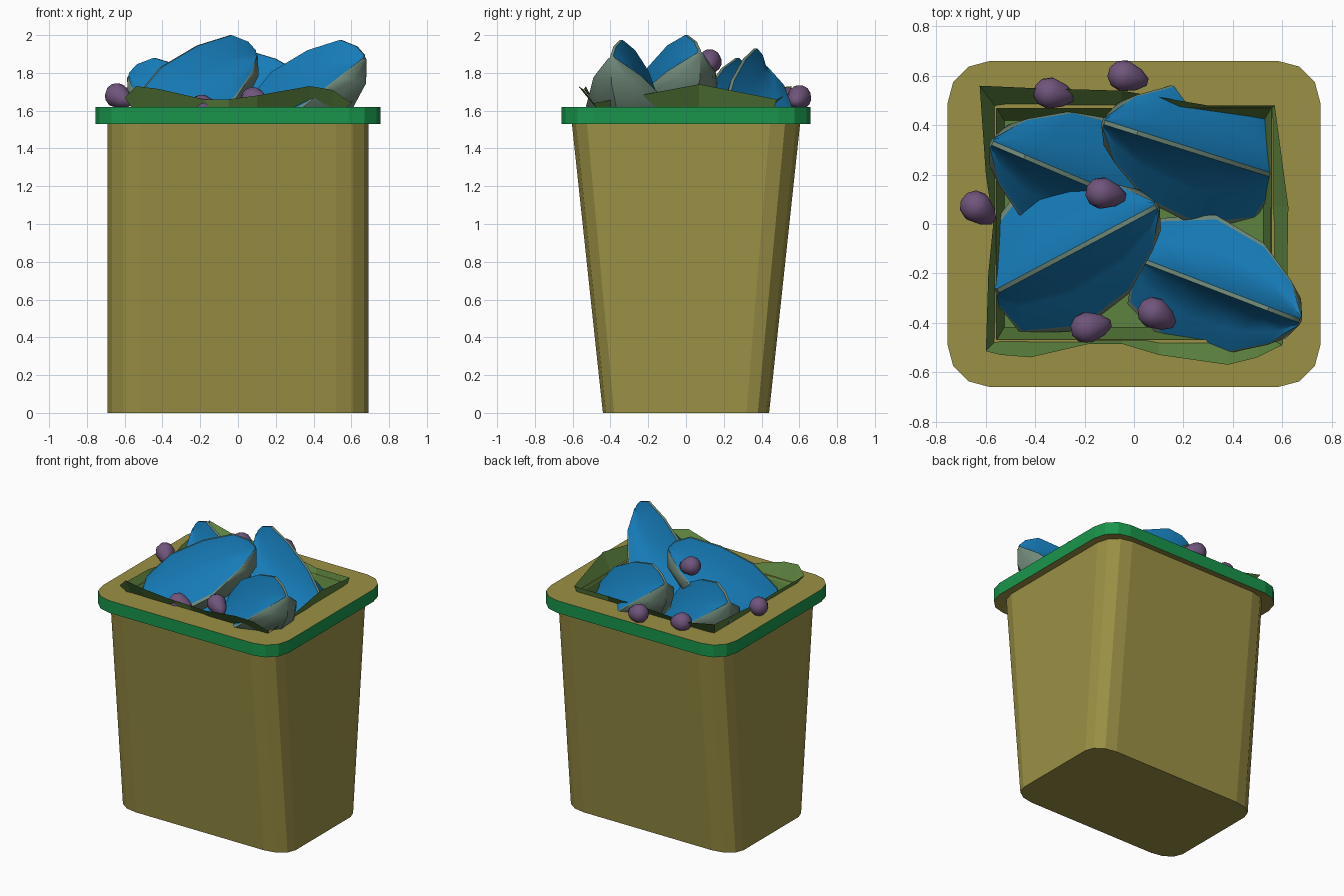
import bpy, math
from mathutils import Vector, Matrix

if "Cube" in bpy.data.objects:
    bpy.data.objects.remove(bpy.data.objects["Cube"])


def mat(name, r, g, b):
    m = bpy.data.materials.new(name)
    m.diffuse_color = (r, g, b, 1)
    m.use_nodes = True
    m.node_tree.nodes["Principled BSDF"].inputs["Base Color"].default_value = m.diffuse_color
    return m


OLIVE = mat("olive", .33, .28, .06)
GREEN = mat("green", .01, .30, .07)
LINER = mat("liner_green", .11, .23, .05)
BLUE = mat("blue", .008, .20, .48)
RIND = mat("grey_green", .16, .25, .19)
PURPLE = mat("purple", .16, .09, .20)


def make(name, verts, faces, mats, idx=None, smooth=None):
    me = bpy.data.meshes.new(name)
    me.from_pydata([tuple(v) for v in verts], [], faces)
    for m in mats:
        me.materials.append(m)
    if idx:
        me.polygons.foreach_set("material_index", idx)
    me.validate()
    ob = bpy.data.objects.new(name, me)
    bpy.context.collection.objects.link(ob)
    if smooth:
        bpy.ops.object.select_all(action='DESELECT')
        ob.select_set(True)
        bpy.context.view_layer.objects.active = ob
        bpy.ops.object.shade_smooth_by_angle(angle=math.radians(smooth))
    return ob


def rounded(hx, hy, rx, ry, z):
    """Rounded rectangle, three segments per corner."""
    pts = []
    for c, (sx, sy) in enumerate([(1, 1), (-1, 1), (-1, -1), (1, -1)]):
        for k in range(4):
            a = math.radians(90 * c + 30 * k)
            pts.append((sx * (hx - rx) + rx * math.cos(a),
                        sy * (hy - ry) + ry * math.sin(a), z))
    return pts


def clamp_ring(pts, hx, hy, z):
    return [(max(-hx, min(hx, p[0])), max(-hy, min(hy, p[1])), z) for p in pts]


def strips(rings, n):
    return [(r * n + i, r * n + (i + 1) % n, (r + 1) * n + (i + 1) % n, (r + 1) * n + i)
            for r in range(rings - 1) for i in range(n)]


# Tapered bin body with closed bottom
low, top = rounded(.69, .44, .17, .12, 0), rounded(.69, .605, .17, .16, 1.54)
make("bin_body", low + top, strips(2, 16) + [tuple(range(15, -1, -1))], [OLIVE])

# Rim: underside, green side band, olive top, square opening
lo, hi = rounded(.755, .66, .17, .17, 1.53), rounded(.755, .66, .17, .17, 1.62)
rim = top + lo + hi + clamp_ring(hi, .557, .467, 1.62)
f = strips(4, 16)
idx = [1 if 16 <= i < 32 else 0 for i in range(48)]
# corner arcs collapse to a point on the opening: use triangles there
f = [(q[0], q[1], q[3]) if i >= 32 and i % 4 != 3 else q for i, q in enumerate(f)]
make("bin_rim", rim, f, [OLIVE, GREEN], idx)

# Crumpled liner flaring out of the opening
edge = [(-.6, -.515, 1.67), (-.54, -.53, 1.73), (-.42, -.54, 1.715), (-.18, -.485, 1.66),
        (-.05, -.485, 1.66), (.1, -.53, 1.68), (.38, -.57, 1.73), (.5, -.54, 1.71),
        (.6, -.49, 1.64), (.62, -.25, 1.68), (.625, .07, 1.74), (.57, .48, 1.66),
        (.3, .48, 1.66), (-.05, .54, 1.69), (-.4, .55, 1.68), (-.625, .56, 1.73),
        (-.6, .2, 1.69), (-.57, 0, 1.65), (-.59, -.2, 1.67)]
n = len(edge)
mid = clamp_ring(edge, .553, .465, 1.60)
base = [(x * .95, y * .9, 1.42) for x, y, z in mid]
make("liner", base + mid + edge, [q[::-1] for q in strips(3, n)] + [tuple(range(n))], [LINER])

# Wedges: two hollow blue faces meeting at a ridge, over a curved rind
RIDGE = [(0, 1.66), (.16, 1.83), (.38, 1.945), (.58, 2.0), (.68, 1.965), (.725, 1.92)]
SIDE = [(-.03, .05, 1.56), (0, .20, 1.47), (.22, .30, 1.52),
        (.46, .26, 1.65), (.63, .15, 1.80), (.725, .025, 1.90)]
KEEL = [(0, 1.5), (.14, 1.43), (.4, 1.45), (.63, 1.60), (.735, 1.77), (.735, 1.89)]


def section(i):
    """Closed cross-section: ridge, right flank, rind, left flank."""
    (ru, rz), (eu, ev, ez), (ku, kz) = RIDGE[i], SIDE[i], KEEL[i]
    r, e, k = Vector((ru, .009, rz)), Vector((eu, ev, ez)), Vector((ku, 0, kz))
    half = [r]
    for t in (.3, .65):
        p = r.lerp(e, t)
        dent = math.sin(math.pi * t)
        p.y -= .16 * ev * dent
        p.z -= .03 * dent * (ev / .3)
        half.append(p)
    half.append(r.lerp(e, .94))
    half.append(e)
    m = e.lerp(k, .5)
    m.y += .12 * ev
    m.x += .03 * ev / .3
    half.append(m)
    left = [Vector((p.x, -p.y, p.z)) for p in reversed(half)]
    return half + [k] + left


def wedge(name, x, y, heading, dz, s=1):
    secs = [section(i) for i in range(6)]
    n = len(secs[0])
    M = (Matrix.Translation((x, y, dz)) @ Matrix.Rotation(math.radians(heading), 4, 'Z')
         @ Matrix.Diagonal((s, s, 1, 1)))
    verts = [M @ p for sec in secs for p in sec]
    faces = [q[::-1] for q in strips(6, n)]
    idx = [0 if (q % n) in (0, 1, 2, 9, 10, 11) else 1 for q in range(len(faces))]
    faces += [tuple(range(n - 1, -1, -1))[::-1], tuple(range(5 * n + n - 1, 5 * n - 1, -1))]
    make(name, verts, faces, [BLUE, RIND], idx + [1, 1], 35)


wedge("wedge_front_left", -.55, -.27, 28, 0)
wedge("wedge_front_right", .04, -.15, -21, -.025, .93)
wedge("wedge_back_left", .08, .05, 157, -.12, .98)
wedge("wedge_back_right", .55, .20, 162.5, -.07, .97)

# Purple drops tucked around the wedges: x, y, z, heading, tilt
drops = [(-.64, .07, 1.68, -40, 25), (-.34, .53, 1.66, -10, 15), (-.04, .60, 1.67, -15, 15),
         (-.13, .125, 1.86, -10, 20), (.08, -.36, 1.66, -30, 20), (-.19, -.42, 1.62, 10, 15)]
for j, (x, y, z, h, t) in enumerate(drops):
    bpy.ops.mesh.primitive_uv_sphere_add(segments=10, ring_count=7, radius=.065)
    o = bpy.context.object
    o.name = f"purple_drop_{j + 1}"
    for v in o.data.vertices:       # blunt at one end, tapering at the other
        v.co.x *= 1.65 if v.co.x > 0 else 1.05
        if v.co.x > 0:
            v.co.yz *= 1 - 2.5 * v.co.x
    o.location = (x, y, z)
    o.rotation_euler = (0, math.radians(t), math.radians(h))
    o.data.materials.append(PURPLE)
    bpy.ops.object.shade_smooth_by_angle(angle=math.radians(50))
